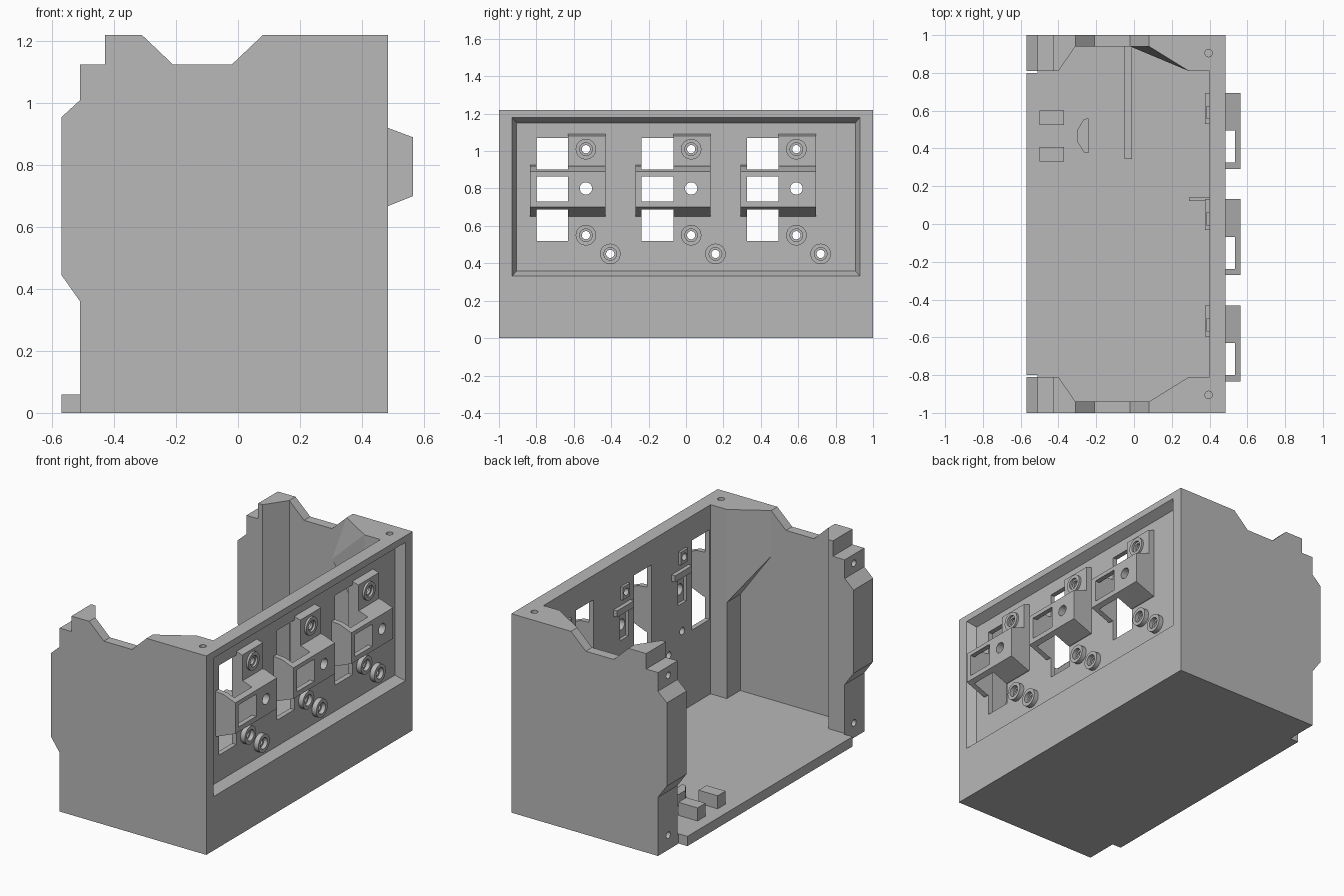
import bpy, bmesh
from mathutils import Vector, Matrix

if "Cube" in bpy.data.objects:
    bpy.data.objects.remove(bpy.data.objects["Cube"])

grey = bpy.data.materials.new("plain grey")
grey.use_nodes = True
COLOR = (0.48, 0.48, 0.48, 1)
grey.diffuse_color = COLOR
grey.node_tree.nodes["Principled BSDF"].inputs["Base Color"].default_value = COLOR


def finish(name, bm):
    bmesh.ops.recalc_face_normals(bm, faces=bm.faces)
    mesh = bpy.data.meshes.new(name)
    bm.to_mesh(mesh)
    bm.free()
    mesh.materials.append(grey)
    obj = bpy.data.objects.new(name, mesh)
    bpy.context.collection.objects.link(obj)
    return obj


def prism(name, pts, axis, a, b):
    """Extrude a 2D outline along an axis from a to b."""
    place = {"x": lambda p: (a, *p), "y": lambda p: (p[0], a, p[1]), "z": lambda p: (*p, a)}[axis]
    bm = bmesh.new()
    face = bm.faces.new([bm.verts.new(place(p)) for p in pts])
    ext = bmesh.ops.extrude_face_region(bm, geom=[face])["geom"]
    step = Vector([(b - a) if axis == k else 0 for k in "xyz"])
    bmesh.ops.translate(bm, vec=step, verts=[v for v in ext if isinstance(v, bmesh.types.BMVert)])
    return finish(name, bm)


def box(name, x0, x1, y0, y1, z0, z1):
    return prism(name, [(x0, y0), (x1, y0), (x1, y1), (x0, y1)], "z", z0, z1)


def hull(name, pts):
    bm = bmesh.new()
    for p in pts:
        bm.verts.new(p)
    bmesh.ops.convex_hull(bm, input=bm.verts[:])
    bmesh.ops.dissolve_limit(bm, angle_limit=0.01, verts=bm.verts[:], edges=bm.edges[:])
    return finish(name, bm)


def rod(axis, centre, r, length):
    bm = bmesh.new()
    turn = Matrix.Rotation(1.5707963, 4, "Y") if axis == "x" else Matrix()
    bmesh.ops.create_cone(bm, cap_ends=True, segments=24, radius1=r, radius2=r, depth=length,
                          matrix=Matrix.Translation(centre) @ turn)
    return finish("cutter", bm)


def cut(target, *cutters):
    for c in cutters:
        mod = target.modifiers.new("cut", "BOOLEAN")
        mod.operation, mod.solver, mod.object = "DIFFERENCE", "EXACT", c
        bpy.context.view_layer.objects.active = target
        bpy.ops.object.modifier_apply(modifier=mod.name)
        bpy.data.objects.remove(c)


def ring(name, x, y, z, height=0.03):
    """Round screw boss with a counterbored hole, pointing along +x."""
    profile = [(0.055, -0.01), (0.055, height), (0.034, height), (0.034, 0.005), (0.022, 0.005), (0.022, -0.01)]
    bm = bmesh.new()
    vs = [bm.verts.new((x + h, y + r, z)) for r, h in profile]
    es = [bm.edges.new((vs[i], vs[(i + 1) % len(vs)])) for i in range(len(vs))]
    bmesh.ops.spin(bm, geom=vs + es, cent=(x, y, z), axis=(1, 0, 0), angle=6.2831853, steps=24, use_merge=True)
    bmesh.ops.remove_doubles(bm, verts=bm.verts[:], dist=0.0002)
    obj = finish(name, bm)
    for p in obj.data.polygons:
        p.use_smooth = abs(p.normal.x) < 0.5
    obj.data.set_sharp_from_angle(angle=0.6)


FRONT, INNER, SKIN = 0.485, 0.40, 0.43

# End walls with thick posts at both ends
side = [(FRONT, 0), (-0.51, 0), (-0.51, 0.36), (-0.57, 0.445), (-0.57, 0.955), (-0.51, 1.01),
        (-0.51, 1.125), (-0.43, 1.125), (-0.43, 1.22), (-0.31, 1.22), (-0.21, 1.125),
        (-0.02, 1.125), (0.08, 1.22), (FRONT, 1.22)]
for s, tag in ((1, "back"), (-1, "front")):
    wall = prism(tag + "_end_wall", side, "y", 0.81 * s, s)
    bay = [(-0.407, 0.80 * s), (-0.31, 0.94 * s), (0.29, 0.94 * s), (0.29, 0.80 * s)]
    cut(wall, prism("cutter", bay, "z", -0.1, 1.4),
        rod("z", (0.395, 0.905 * s, 1.2), 0.02, 0.3),
        rod("x", (-0.5, 0.9 * s, 1.07), 0.02, 0.2),
        rod("x", (-0.5, 0.9 * s, 0.09), 0.02, 0.2))
    # Sloping gusset between post and wall
    tip = -0.02 if s > 0 else 0.08
    hull(tag + "_gusset", [(x, y * s, z) for x, y, z in (
        (0.29, 0.81, 0.65), (0.29, 0.94, 0.65), (tip, 0.94, 0.94),
        (0.08, 0.94, 1.22), (0.29, 0.81, 1.22), (0.29, 0.94, 1.22))])

# Floor with a lip on the open side
prism("floor", [(-0.57, -0.8), (-0.57, 0.8), (-0.51, 0.8), (-0.51, 0.95), (0.41, 0.95),
                (0.41, -0.95), (-0.51, -0.95), (-0.51, -0.8)], "z", 0, 0.06)

# Floor details
for i, y in enumerate((0.33, 0.525)):
    box(f"floor_clip_{i + 1}", -0.5, -0.37, y, y + 0.077, 0.05, 0.14)
prism("floor_stop", [(-0.24, 0.375), (-0.24, 0.56), (-0.265, 0.555), (-0.3, 0.5), (-0.3, 0.435), (-0.265, 0.38)],
      "z", 0.05, 0.13)
box("long_floor_rib", -0.05, -0.01, 0.345, 0.945, 0.05, 0.14)
box("short_floor_rib", 0.29, INNER + 0.01, 0.122, 0.14, 0.05, 0.14)

# Mounting panel with a bevelled recess
panel = box("mounting_panel", INNER, FRONT, -0.81, 0.81, 0, 1.22)
for s in (-1, 1):
    box("panel_end", INNER + 0.02, SKIN, 0.80 * s, 0.95 * s, 0.3, 1.2)


def recess():
    near = [(FRONT + 0.005, y, z) for y in (-0.932, 0.932) for z in (0.328, 1.182)]
    deep = [(SKIN, y, z) for y in (-0.905, 0.905) for z in (0.36, 1.15)]
    return hull("cutter", near + deep)


cut(panel, recess())
for tag in ("back", "front"):
    cut(bpy.data.objects[tag + "_end_wall"], recess())

# Three identical switch stations
for i in range(3):
    y = -0.535 + 0.5625 * i
    n = str(i + 1)
    bosses = [(y, 0.55), (y + 0.13, 0.45)]
    cut(panel, box("cutter", 0.3, 0.6, y - 0.265, y - 0.095, 0.52, 1.07),
        box("cutter", 0.3, 0.6, y - 0.04, y + 0.04, 0.72, 0.9),
        rod("x", (0.42, y, 1.01), 0.022, 0.3),
        *[rod("x", (0.42, by, bz), 0.022, 0.3) for by, bz in bosses])
    for k, (by, bz) in enumerate(bosses):
        ring(f"screw_boss_{n}_{k + 1}", SKIN, by, bz)

    # Raised bracket with a window, hollow behind it
    bracket = prism("bracket_" + n, [(SKIN - 0.01, 0.65), (SKIN + 0.01, 0.65), (0.565, 0.70), (0.565, 0.89),
                                     (FRONT, 0.92), (SKIN - 0.01, 0.925)], "y", y - 0.298, y + 0.104)
    cut(bracket, box("cutter", 0.3, 0.535, y - 0.265, y - 0.095, 0.5, 1.1),
        box("cutter", 0.5, 0.6, y - 0.265, y - 0.095, 0.73, 0.865),
        rod("x", (0.5, y, 0.80), 0.033, 0.3))

    # Upper block carrying a screw boss
    block = prism("upper_block_" + n, [(SKIN - 0.01, 0.91), (0.47, 0.91), (0.47, 1.08), (SKIN - 0.01, 1.095)],
                  "y", y - 0.095, y + 0.104)
    cut(block, rod("x", (0.45, y, 1.01), 0.034, 0.3))
    ring("upper_boss_" + n, 0.465, y, 1.01, 0.018)

    # Inner bar and square pad on the back of the panel
    box("inner_bar_" + n, 0.375, INNER + 0.01, y - 0.06, y + 0.104, 0.895, 0.935)
    pad = box("inner_pad_" + n, 0.385, INNER + 0.01, y - 0.035, y + 0.035, 0.97, 1.05)
    cut(pad, rod("x", (0.4, y, 1.01), 0.022, 0.2))
